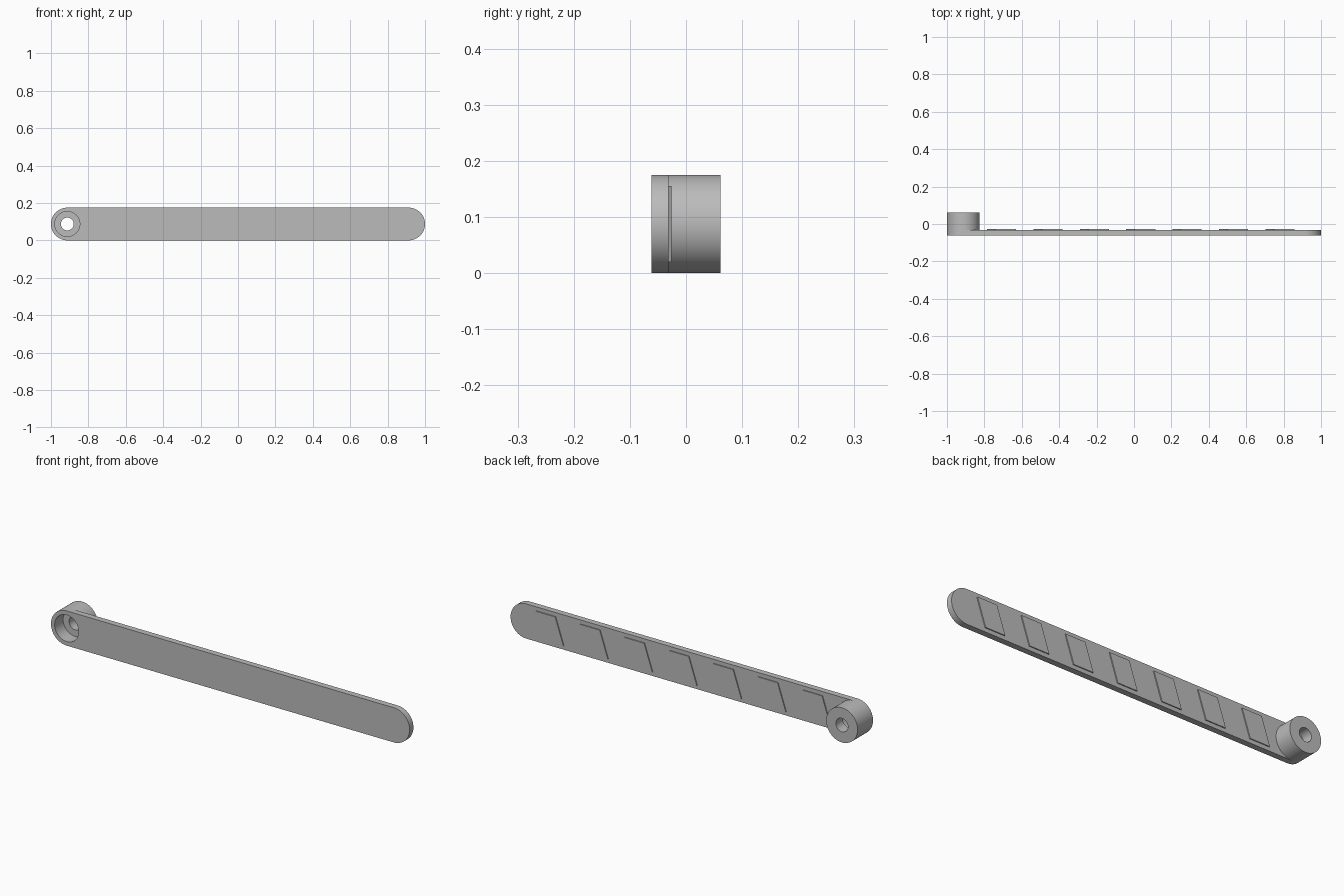
import bpy, bmesh, math
from mathutils import Matrix, Vector

if "Cube" in bpy.data.objects:
    bpy.data.objects.remove(bpy.data.objects["Cube"])

# Main dimensions
RADIUS = 0.0875
FRONT, BAR_BACK, BOSS_BACK = -0.0615, -0.031, 0.0615
PIVOT_X = -1 + RADIUS
BORE, RECESS, RECESS_END = 0.034, 0.067, 0.006
SEGMENTS = 64

grey = bpy.data.materials.new("plain grey")
grey.use_nodes = True
colour = (0.5, 0.5, 0.5, 1)
grey.diffuse_color = colour
grey.node_tree.nodes["Principled BSDF"].inputs["Base Color"].default_value = colour


def finish(name, bm):
    bmesh.ops.recalc_face_normals(bm, faces=bm.faces)
    mesh = bpy.data.meshes.new(name)
    bm.to_mesh(mesh)
    bm.free()
    mesh.materials.append(grey)
    obj = bpy.data.objects.new(name, mesh)
    bpy.context.collection.objects.link(obj)
    return obj


def smooth(obj):
    bpy.ops.object.select_all(action='DESELECT')
    obj.select_set(True)
    bpy.context.view_layer.objects.active = obj
    bpy.ops.object.shade_smooth_by_angle(angle=math.radians(30))


def prism(name, outline, y0, y1):
    """Extrude an (x, z) outline along y."""
    bm = bmesh.new()
    face = bm.faces.new([bm.verts.new((x, y0, z)) for x, z in outline])
    top = bmesh.ops.extrude_face_region(bm, geom=[face], use_keep_orig=True)
    moved = [v for v in top["geom"] if isinstance(v, bmesh.types.BMVert)]
    bmesh.ops.translate(bm, verts=moved, vec=(0, y1 - y0, 0))
    return finish(name, bm)


def arc(cx, radius, start, sweep, steps):
    return [(cx + radius * math.cos(start + sweep * i / steps),
             RADIUS + radius * math.sin(start + sweep * i / steps))
            for i in range(steps + 1)]


# Round-ended bar with the recess cut through it
half = SEGMENTS // 2
outline = (arc(-PIVOT_X, RADIUS, -math.pi / 2, math.pi, half)
           + arc(PIVOT_X, RADIUS, math.pi / 2, math.pi, half))
bar = prism("bar", outline, FRONT, BAR_BACK)
circle = arc(PIVOT_X, RECESS, 0, math.tau, SEGMENTS)[:-1]
cutter = prism("recess_cutter", circle, FRONT - 0.05, BAR_BACK + 0.05)
cut = bar.modifiers.new("recess", 'BOOLEAN')
cut.operation = 'DIFFERENCE'
cut.solver = 'EXACT'
cut.object = cutter
bpy.context.view_layer.objects.active = bar
bpy.ops.object.modifier_apply(modifier=cut.name)
bpy.data.objects.remove(cutter)
smooth(bar)

# Pivot boss: stepped hollow profile turned about the y axis
profile = [(RECESS, BAR_BACK), (RADIUS, BAR_BACK), (RADIUS, BOSS_BACK),
           (BORE, BOSS_BACK), (BORE, RECESS_END), (RECESS, RECESS_END)]
bm = bmesh.new()
verts = [bm.verts.new((PIVOT_X + r, y, RADIUS)) for r, y in profile]
edges = [bm.edges.new((verts[i - 1], verts[i])) for i in range(len(verts))]
bmesh.ops.spin(bm, geom=verts + edges, cent=(PIVOT_X, 0, RADIUS), axis=(0, 1, 0),
               angle=math.tau, steps=SEGMENTS, use_merge=True)
bmesh.ops.remove_doubles(bm, verts=bm.verts, dist=0.0001)
smooth(finish("pivot_boss", bm))

# Row of slanted raised pads on the back
PAD_LOW, PAD_HIGH, PAD_WIDTH, SLANT = 0.02, 0.155, 0.11, 0.046
for i in range(7):
    x = -0.786 + 0.248 * i
    pad = [(x, PAD_LOW), (x + PAD_WIDTH, PAD_LOW),
           (x + PAD_WIDTH + SLANT, PAD_HIGH), (x + SLANT, PAD_HIGH)]
    prism(f"pad_{i + 1}", pad, BAR_BACK - 0.002, BAR_BACK + 0.005)
